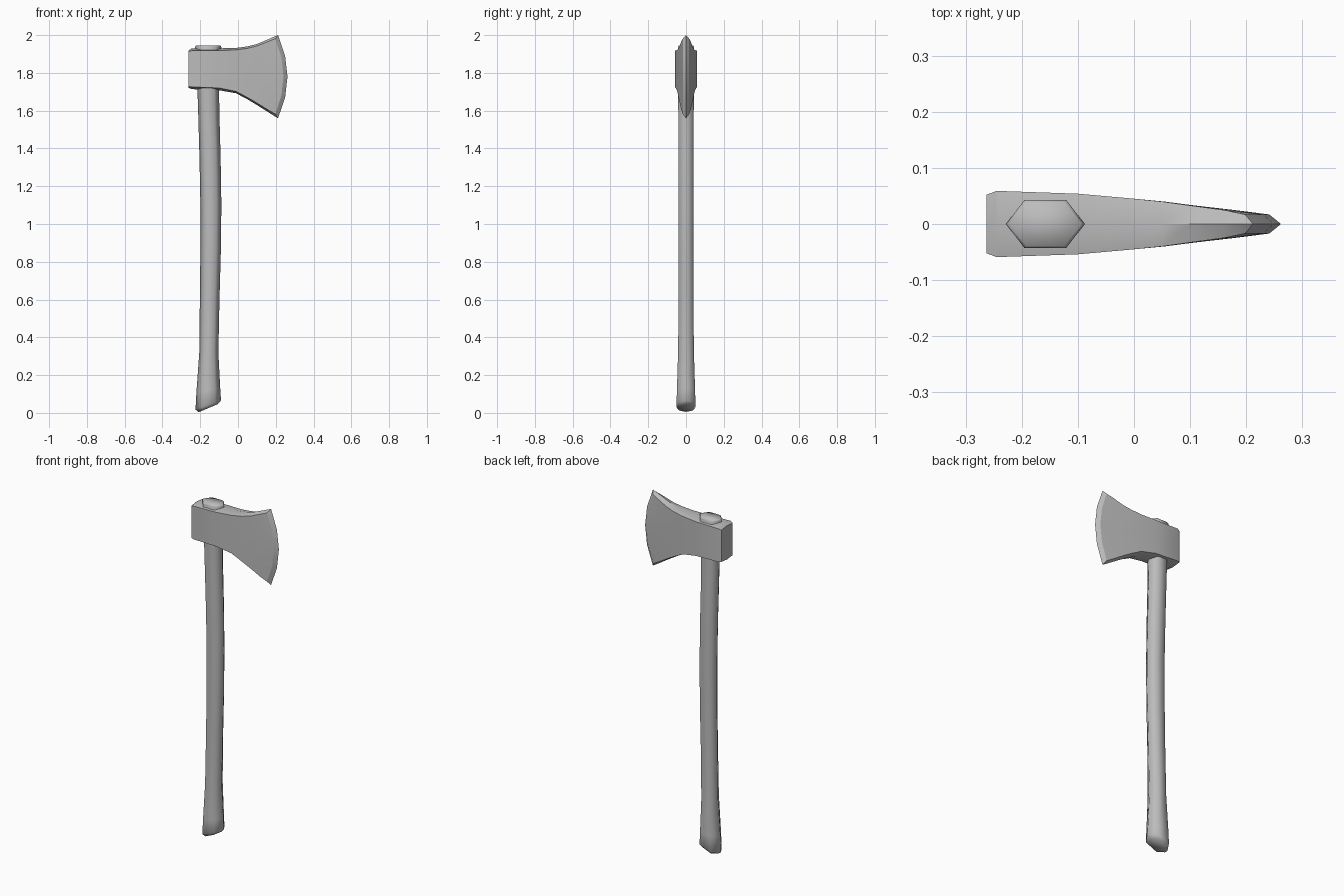
import bpy, bmesh, math

cube = bpy.data.objects.get("Cube")
if cube:
    bpy.data.objects.remove(cube, do_unlink=True)

# One plain grey for the whole tool
grey = bpy.data.materials.new("plain grey")
grey.use_nodes = True
colour = (0.5, 0.5, 0.5, 1)
grey.diffuse_color = colour
grey.node_tree.nodes["Principled BSDF"].inputs["Base Color"].default_value = colour


def loft(name, rings, sharp_angle):
    """Skin a list of equal-length rings, cap both ends and shade smooth."""
    bm = bmesh.new()
    rows = [[bm.verts.new(p) for p in ring] for ring in rings]
    for a, b in zip(rows, rows[1:]):
        for i in range(len(a)):
            j = (i + 1) % len(a)
            bm.faces.new((a[i], a[j], b[j], b[i]))
    bm.faces.new(rows[0][::-1])
    bm.faces.new(rows[-1])
    bmesh.ops.remove_doubles(bm, verts=bm.verts, dist=0.0005)
    bmesh.ops.recalc_face_normals(bm, faces=bm.faces)
    mesh = bpy.data.meshes.new(name)
    bm.to_mesh(mesh)
    bm.free()
    mesh.materials.append(grey)
    obj = bpy.data.objects.new(name, mesh)
    bpy.context.collection.objects.link(obj)
    bpy.ops.object.select_all(action='DESELECT')
    obj.select_set(True)
    bpy.context.view_layer.objects.active = obj
    bpy.ops.object.shade_smooth_by_angle(angle=math.radians(sharp_angle))
    return obj


# Handle: long hexagons stacked upwards, sheared at the foot
def hexagon(z, left, right, half_y, slope=0.0):
    mid, half_x = (left + right) / 2, (right - left) / 2
    flat = half_x * 0.53
    pts = [(half_x, 0), (flat, half_y), (-flat, half_y),
           (-half_x, 0), (-flat, -half_y), (flat, -half_y)]
    return [(mid + x, y, z + slope * x) for x, y in pts]


handle_sections = [
    (0.025, -0.208, -0.107, 0.038, 0.42),
    (0.042, -0.225, -0.090, 0.050, 0.36),
    (0.12, -0.220, -0.094, 0.048, 0.15),
    (0.32, -0.205, -0.104, 0.042),
    (0.60, -0.202, -0.098, 0.039),
    (0.85, -0.199, -0.091, 0.039),
    (1.10, -0.199, -0.088, 0.039),
    (1.35, -0.204, -0.092, 0.040),
    (1.60, -0.211, -0.099, 0.041),
    (1.75, -0.216, -0.100, 0.042),
    (1.937, -0.228, -0.088, 0.043),
    (1.945, -0.222, -0.094, 0.039),
]
loft("handle", [hexagon(*s) for s in handle_sections], 80)


# Head: upright sections running from the poll to the cutting edge
def head_ring(x, bottom, top, half_y, drop, bulge=0.0):
    lo, hi = bottom + drop, top - drop
    steps = [k / 4 for k in range(-4, 5, 2)]
    side = [(x + bulge * (1 - t * t), (lo + hi) / 2 + t * (hi - lo) / 2)
            for t in steps]
    ring = [(x, 0, bottom)]
    ring += [(px, -half_y, pz) for px, pz in side]
    ring += [(x, 0, top)]
    ring += [(px, half_y, pz) for px, pz in reversed(side)]
    return ring


head_sections = [
    (-0.263, 1.722, 1.918, 0.052, 0.006),
    (-0.245, 1.714, 1.930, 0.059, 0.012),
    (-0.100, 1.708, 1.930, 0.054, 0.012),
    (-0.010, 1.692, 1.932, 0.046, 0.010),
    (0.050, 1.660, 1.940, 0.040, 0.010, 0.004),
    (0.100, 1.630, 1.953, 0.033, 0.011, 0.008),
    (0.160, 1.592, 1.978, 0.025, 0.012, 0.018),
    (0.198, 1.568, 1.995, 0.017, 0.014, 0.043),
]
head = [head_ring(*s) for s in head_sections]

# Cutting edge: a bowed line on the centre plane
edge = head_ring(0.212, 1.560, 2.0, 0.0, 0.0, 0.050)
loft("axe_head", head + [edge], 28)
